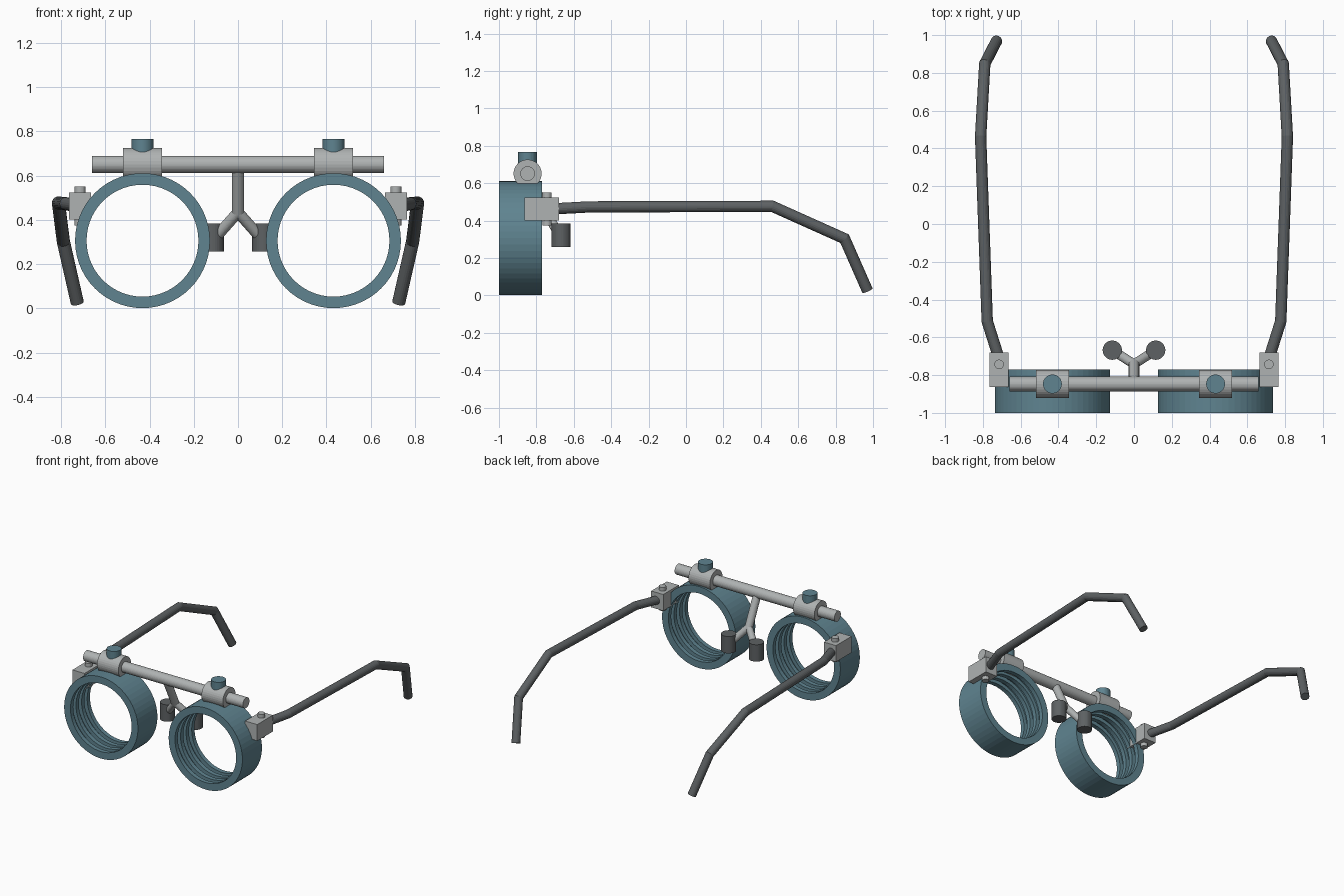
import bpy
import bmesh
import math
from mathutils import Vector

cube = bpy.data.objects.get("Cube")
if cube:
    bpy.data.objects.remove(cube, do_unlink=True)


def material(name, rgb):
    m = bpy.data.materials.new(name)
    m.use_nodes = True
    m.diffuse_color = (*rgb, 1)
    m.node_tree.nodes["Principled BSDF"].inputs["Base Color"].default_value = (*rgb, 1)
    return m


TEAL = material("teal metal", (0.115, 0.23, 0.28))
STEEL = material("pale steel", (0.43, 0.45, 0.45))
DARK = material("dark rubber", (0.11, 0.12, 0.125))


def finish(bm, name, mat):
    bmesh.ops.recalc_face_normals(bm, faces=bm.faces)
    mesh = bpy.data.meshes.new(name)
    bm.to_mesh(mesh)
    bm.free()
    mesh.materials.append(mat)
    obj = bpy.data.objects.new(name, mesh)
    bpy.context.collection.objects.link(obj)
    return obj


def rod(name, start, end, radius, mat, sides=32):
    """Closed cylinder between two points."""
    a, b = Vector(start), Vector(end)
    bm = bmesh.new()
    bmesh.ops.create_cone(bm, cap_ends=True, segments=sides, radius1=radius,
                          radius2=radius, depth=(b - a).length)
    turn = (b - a).to_track_quat("Z", "Y").to_matrix()
    bmesh.ops.rotate(bm, matrix=turn, verts=bm.verts)
    bmesh.ops.translate(bm, vec=(a + b) / 2, verts=bm.verts)
    return finish(bm, name, mat)


def box(name, low, high, mat):
    low, high = Vector(low), Vector(high)
    bm = bmesh.new()
    bmesh.ops.create_cube(bm, size=1)
    bmesh.ops.scale(bm, vec=high - low, verts=bm.verts)
    bmesh.ops.translate(bm, vec=(low + high) / 2, verts=bm.verts)
    return finish(bm, name, mat)


def lens_ring(name, cx, cz, front, back):
    """Ring with square grooves cut round its inner wall."""
    outer, inner, groove = 0.305, 0.253, 0.28
    profile = [(outer, back), (outer, front), (inner, front)]
    step = (back - front) / 7
    for i in (1, 3, 5):
        y0, y1 = front + i * step, front + (i + 1) * step
        profile += [(inner, y0), (groove, y0), (groove, y1), (inner, y1)]
    profile.append((inner, back))
    sides = 56
    bm = bmesh.new()
    loops = []
    for k in range(sides):
        t = math.tau * k / sides
        loops.append([bm.verts.new((cx + r * math.cos(t), y, cz + r * math.sin(t)))
                      for r, y in profile])
    n = len(profile)
    for k in range(sides):
        a, b = loops[k], loops[(k + 1) % sides]
        for j in range(n):
            bm.faces.new((a[j], a[(j + 1) % n], b[(j + 1) % n], b[j]))
    return finish(bm, name, TEAL)


def bent_tube(name, points, radius, mat, sides=20):
    """Tube along a path with mitred bends."""
    pts = [Vector(p) for p in points]
    dirs = [(q - p).normalized() for p, q in zip(pts, pts[1:])]
    bm = bmesh.new()
    side = dirs[0].cross(Vector((0, 0, 1))).normalized()
    up = side.cross(dirs[0])
    loop = [bm.verts.new(pts[0] + radius * (side * math.cos(math.tau * k / sides)
                                            + up * math.sin(math.tau * k / sides)))
            for k in range(sides)]
    bm.faces.new(loop)
    for i, d in enumerate(dirs):
        # slide each side line along the segment to the bend plane
        normal = d + dirs[i + 1] if i + 1 < len(dirs) else d
        new = [bm.verts.new(v.co + d * ((pts[i + 1] - v.co).dot(normal) / d.dot(normal)))
               for v in loop]
        for k in range(sides):
            m = (k + 1) % sides
            bm.faces.new((loop[k], loop[m], new[m], new[k]))
        loop = new
    bm.faces.new(loop)
    return finish(bm, name, mat)


# Top bar and nose stem
BAR_Y, BAR_Z, LENS_X = -0.847, 0.651, 0.432
FORK = (0, -0.742, 0.435)
rod("top_bar", (-0.66, BAR_Y, BAR_Z), (0.66, BAR_Y, BAR_Z), 0.039, STEEL)
rod("nose_stem", (0, BAR_Y, BAR_Z), FORK, 0.028, STEEL)

for s, label in ((1, "left"), (-1, "right")):
    x = s * LENS_X
    # Lens ring with its sliding clamp and knob
    lens_ring(label + "_lens_ring", x, 0.306, -1.0, -0.77)
    rod(label + "_clamp_sleeve", (x - 0.088, BAR_Y, BAR_Z), (x + 0.088, BAR_Y, BAR_Z),
        0.075, STEEL)
    rod(label + "_clamp_knob", (x, BAR_Y, BAR_Z), (x, BAR_Y, 0.766), 0.05, TEAL)

    # Nose fork and pad
    rod(label + "_nose_fork", FORK, (s * 0.115, -0.668, 0.305), 0.025, STEEL)
    rod(label + "_nose_pad", (s * 0.115, -0.668, 0.258), (s * 0.115, -0.668, 0.384),
        0.051, DARK)

    # Temple hinge block and pin
    inner, outer = sorted((s * 0.664, s * 0.764))
    box(label + "_hinge_block", (inner, -0.864, 0.401), (outer, -0.68, 0.523), STEEL)
    rod(label + "_hinge_pin", (s * 0.714, -0.743, 0.374), (s * 0.714, -0.743, 0.55),
        0.025, STEEL)

    # Temple arm with drooping ear hook
    path = [(0.712, -0.72, 0.462), (0.777, -0.515, 0.473), (0.812, 0.462, 0.476),
            (0.79, 0.848, 0.303), (0.727, 0.97, 0.026)]
    bent_tube(label + "_temple_arm", [(s * px, y, z) for px, y, z in path], 0.03, DARK)
